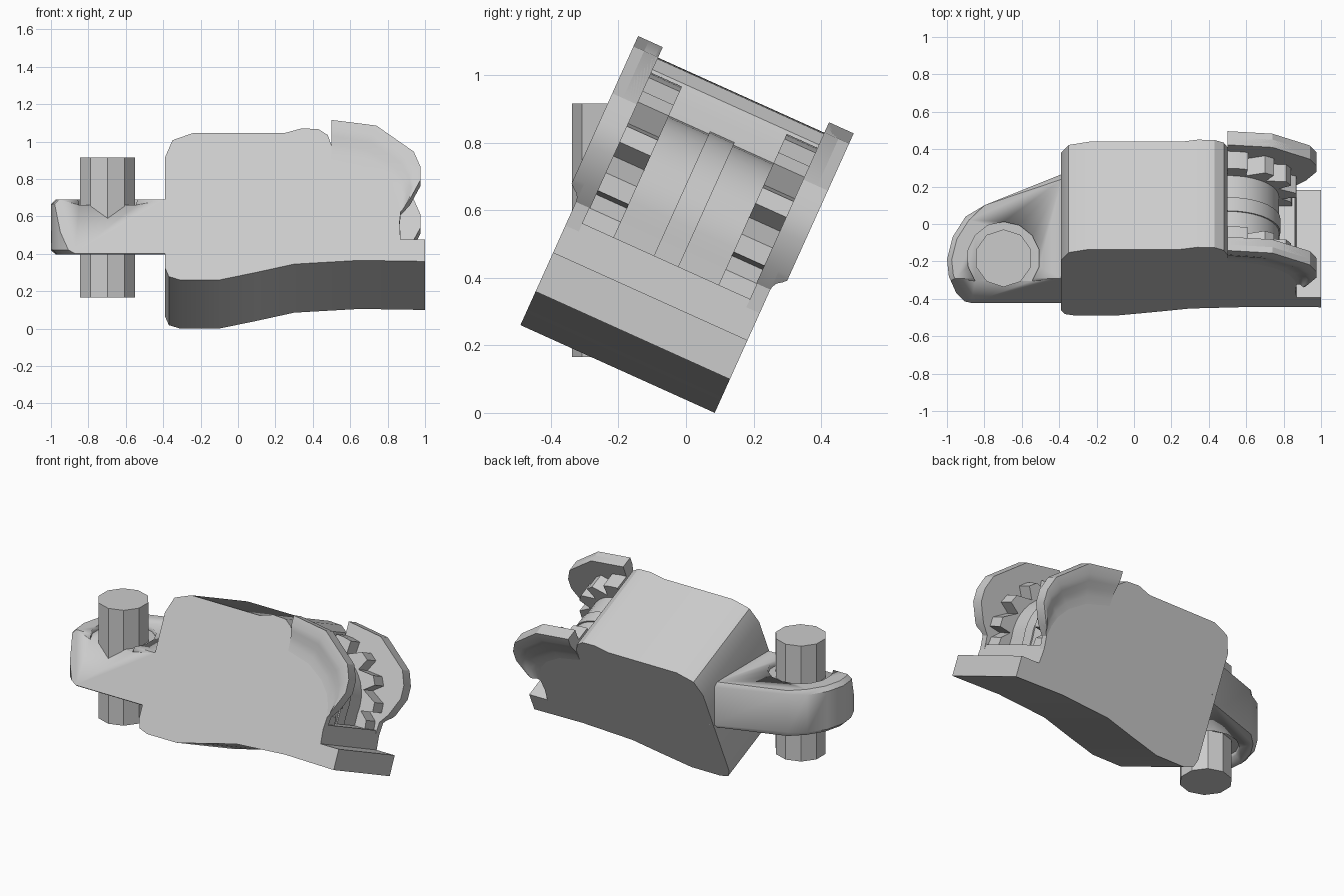
import bpy, bmesh, math
from mathutils import Matrix, Vector

cube = bpy.data.objects.get("Cube")
if cube:
    bpy.data.objects.remove(cube, do_unlink=True)

grey = bpy.data.materials.new("plain grey")
grey.use_nodes = True
grey.diffuse_color = (0.6, 0.6, 0.6, 1)
grey.node_tree.nodes["Principled BSDF"].inputs["Base Color"].default_value = (0.6, 0.6, 0.6, 1)

# Tilted frame of the housing: x along, V across, W up
TILT = math.radians(24.3)
V = Vector((0, math.cos(TILT), -math.sin(TILT)))
W = Vector((0, math.sin(TILT), math.cos(TILT)))
ORIGIN = Vector((0, -0.2025, 0.13))
HALF = 0.3155


def place(x, v, t):
    return ORIGIN + Vector((x, 0, 0)) + V * v + W * t


def finish(bm, name, angle=30):
    bmesh.ops.recalc_face_normals(bm, faces=bm.faces)
    mesh = bpy.data.meshes.new(name)
    bm.to_mesh(mesh)
    bm.free()
    obj = bpy.data.objects.new(name, mesh)
    obj.data.materials.append(grey)
    bpy.context.collection.objects.link(obj)
    bpy.ops.object.select_all(action="DESELECT")
    obj.select_set(True)
    bpy.context.view_layer.objects.active = obj
    bpy.ops.object.shade_smooth_by_angle(angle=math.radians(angle))
    return obj


def extrude_between(bm, low, high):
    a = [bm.verts.new(p) for p in low]
    b = [bm.verts.new(p) for p in high]
    n = len(a)
    bm.faces.new(a)
    bm.faces.new(b[::-1])
    for i in range(n):
        j = (i + 1) % n
        bm.faces.new((a[i], a[j], b[j], b[i]))


def prism(name, profile, v0, v1):
    bm = bmesh.new()
    extrude_between(bm, [place(x, v0, t) for x, t in profile],
                    [place(x, v1, t) for x, t in profile])
    return finish(bm, name)


def cylinder(name, x, y, z0, z1, radius, sides):
    bm = bmesh.new()
    bmesh.ops.create_cone(bm, cap_ends=True, segments=sides, radius1=radius,
                          radius2=radius, depth=z1 - z0,
                          matrix=Matrix.Translation((x, y, (z0 + z1) / 2)))
    return finish(bm, name)


# Housing with the sloping underside and the ledge at the end
housing = [(-0.39, 0.07), (-0.37, 0.02), (-0.31, 0), (-0.1, 0), (0.1, 0.045),
           (0.3, 0.093), (0.65, 0.115), (1, 0.109), (1, 0.236), (0.87, 0.236),
           (0.86, 0.35), (0.5, 0.35), (0.5, 0.79), (0.48, 0.85), (0.43, 0.885),
           (0.34, 0.889), (0.25, 0.862), (-0.24, 0.862), (-0.35, 0.82), (-0.39, 0.72)]
prism("housing", housing, -HALF, HALF)

# Side walls, flared rims and toothed plates, mirrored across the housing
rim = [(0.5, 0.923), (0.74, 0.89), (0.94, 0.737), (0.975, 0.65), (0.975, 0.57), (0.92, 0.46)]
root = [(0.5, 0.71), (0.66, 0.67), (0.77, 0.6), (0.83, 0.53), (0.855, 0.47), (0.87, 0.4)]
wall = rim + [(0.87, 0.4), (0.86, 0.3), (0.5, 0.3)]

CENTRE = (0.5, 0.47)


def polar(radius, degrees):
    a = math.radians(degrees)
    return CENTRE[0] + radius * math.cos(a), CENTRE[1] + radius * math.sin(a)


teeth = [(0.5, 0.3), (0.5, 0.84)]
for k in range(4):
    tip = 82 - 25 * k
    teeth += [polar(0.37, tip), polar(0.37, tip - 9), polar(0.29, tip - 12)]
teeth += [(0.84, 0.4), (0.85, 0.3)]


def flared_rim(name, side):
    bm = bmesh.new()
    rows = []
    # Each slice runs from the wall, up the hollow flare, then over the rim
    for (rx, rt), (ox, ot) in zip(root, rim):
        section = [(0, HALF), (0.2, 0.318), (0.4, 0.325), (0.58, 0.34), (0.75, 0.35),
                   (1, 0.35), (1, 0.27), (0, 0.27)]
        rows.append([bm.verts.new(place(rx + f * (ox - rx), side * v, rt + f * (ot - rt)))
                     for f, v in section])
    n = len(rows[0])
    for a, b in zip(rows, rows[1:]):
        for i in range(n):
            j = (i + 1) % n
            bm.faces.new((a[i], a[j], b[j], b[i]))
    bm.faces.new(rows[0])
    bm.faces.new(rows[-1][::-1])
    finish(bm, name, 28)


for side, label in ((-1, "front"), (1, "back")):
    prism(label + "_wall", wall, side * 0.272, side * HALF)
    flared_rim(label + "_rim", side)
    prism(label + "_teeth", teeth, side * 0.17, side * 0.274)

# Rounded roller between the toothed plates, with a raised middle band


def roller(name, radius, half):
    arc = [polar(radius, 90 - 10 * k) for k in range(11)]
    prism(name, [(0.49, 0.3)] + [(0.49, arc[0][1])] + arc + [(arc[-1][0], 0.3)], -half, half)


roller("roller", 0.275, 0.172)
roller("roller_band", 0.283, 0.04)

# Upright lug with chamfered rims, cut flush with the sloping front
outline = [(-0.36, 0.277), (-0.8, 0.1), (-0.9, 0.04), (-0.97, -0.07), (-1, -0.19),
           (-0.99, -0.28), (-0.95, -0.37), (-0.88, -0.44), (-0.36, -0.44)]
bm = bmesh.new()
extrude_between(bm, [(x, y, 0.395) for x, y in outline], [(x, y, 0.69) for x, y in outline])
flat = [e for e in bm.edges if abs(e.verts[0].co.z - e.verts[1].co.z) < 0.001]
bmesh.ops.bevel(bm, geom=flat, offset=0.025, segments=1, affect="EDGES")
cut = bmesh.ops.bisect_plane(bm, geom=bm.verts[:] + bm.edges[:] + bm.faces[:],
                             plane_co=place(0, -HALF + 0.004, 0), plane_no=-V,
                             clear_outer=True)
bmesh.ops.holes_fill(bm, edges=[e for e in bm.edges if e.is_boundary], sides=0)
lug = finish(bm, "lug")

# Shallow round recesses above and below, around the pin
PIN_X, PIN_Y = -0.697, -0.183
for z0, z1 in ((0.66, 0.75), (0.33, 0.42)):
    cutter = cylinder("recess_cutter", PIN_X, PIN_Y, z0, z1, 0.195, 14)
    cutter.hide_render = True
    mod = lug.modifiers.new("recess", "BOOLEAN")
    mod.operation = "DIFFERENCE"
    mod.solver = "EXACT"
    mod.object = cutter
    bpy.context.view_layer.objects.active = lug
    bpy.ops.object.modifier_apply(modifier=mod.name)
    bpy.data.objects.remove(cutter, do_unlink=True)

# Pin through the lug
cylinder("pin", PIN_X, PIN_Y, 0.165, 0.915, 0.154, 10)
